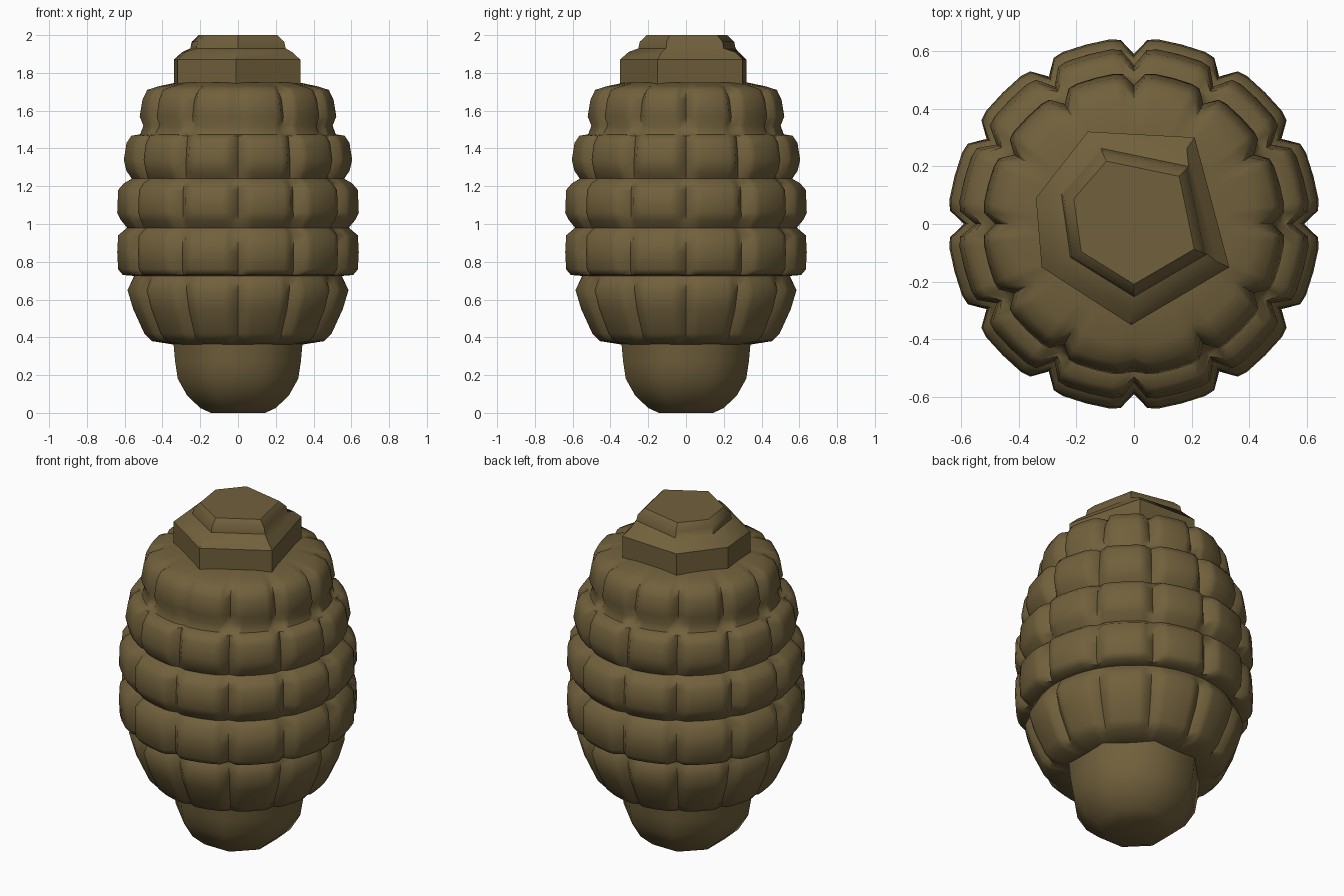
import bpy
import bmesh
import math

if "Cube" in bpy.data.objects:
    bpy.data.objects.remove(bpy.data.objects["Cube"])

olive = bpy.data.materials.new("olive_brown")
olive.diffuse_color = (0.165, 0.118, 0.045, 1)
olive.use_nodes = True
olive.node_tree.nodes["Principled BSDF"].inputs["Base Color"].default_value = olive.diffuse_color


def loft(name, rings, angle):
    """Skin a stack of equal-length point rings, cap both ends, smooth by angle."""
    bm = bmesh.new()
    loops = [[bm.verts.new(p) for p in ring] for ring in rings]
    n = len(loops[0])
    for a, b in zip(loops, loops[1:]):
        for i in range(n):
            j = (i + 1) % n
            bm.faces.new((a[i], a[j], b[j], b[i]))
    bm.faces.new(loops[0][::-1])
    bm.faces.new(loops[-1])
    bmesh.ops.recalc_face_normals(bm, faces=bm.faces)
    mesh = bpy.data.meshes.new(name)
    bm.to_mesh(mesh)
    bm.free()
    mesh.materials.append(olive)
    obj = bpy.data.objects.new(name, mesh)
    bpy.context.collection.objects.link(obj)
    mesh.shade_smooth()
    mesh.set_sharp_from_angle(angle=math.radians(angle))
    return obj


# Segmented body: (height, block radius, groove radius), five rows of blocks
profile = [
    (.36, .33, .33), (.38, .46, .44), (.42, .50, .46), (.55, .56, .52),
    (.65, .59, .545), (.70, .565, .545), (.725, .55, .55),
    (.73, .615, .575), (.76, .64, .59), (.85, .645, .59), (.94, .64, .59),
    (.98, .59, .575),
    (1.02, .625, .585), (1.06, .645, .585), (1.18, .64, .58), (1.215, .61, .57),
    (1.24, .565, .55),
    (1.28, .595, .55), (1.34, .61, .55), (1.43, .595, .54), (1.467, .57, .53),
    (1.475, .52, .51),
    (1.52, .505, .475), (1.57, .525, .48), (1.66, .51, .46), (1.71, .485, .425),
    (1.73, .42, .40), (1.75, .32, .32),
]
# One block column: position across it and how far it rises from the groove
column = [(0, 0), (.14, .9), (.25, 1), (.5, .97), (.75, 1), (.86, .9)]
COLUMNS = 12

rings = []
for z, block, groove in profile:
    ring = []
    for c in range(COLUMNS):
        for t, w in column:
            # The two front blocks of the top row are nearly fused
            if c == 9 and t == 0 and z > 1.48:
                w = .6
            a = 2 * math.pi * (c + t) / COLUMNS
            r = groove + (block - groove) * w
            ring.append((r * math.cos(a), r * math.sin(a), z))
    rings.append(ring)
loft("segmented_body", rings, 55)

# Stepped neck with an uneven six-sided outline
outer = [(.33, -.15), (.21, .30), (-.16, .32), (-.34, .09), (-.32, -.15), (-.01, -.35)]
inner = [(.24, -.10), (.18, .19), (-.11, .25), (-.24, .10), (-.21, -.11), (0, -.24)]
steps = [(1.70, 1, outer), (1.87, 1, outer), (1.91, .87, outer),
         (1.93, 1.05, inner), (1.965, 1.02, inner), (2.0, .87, inner)]
loft("neck", [[(x * s, y * s, z) for x, y in shape] for z, s, shape in steps], 40)

# Rounded base cup with few sides
SIDES = 8
cup = [(0, .155), (.025, .215), (.09, .29), (.18, .345), (.27, .36), (.37, .37)]
loft("base_cup", [[(r * math.cos(2 * math.pi * (i + .5) / SIDES),
                    r * math.sin(2 * math.pi * (i + .5) / SIDES), z)
                   for i in range(SIDES)] for z, r in cup], 60)
